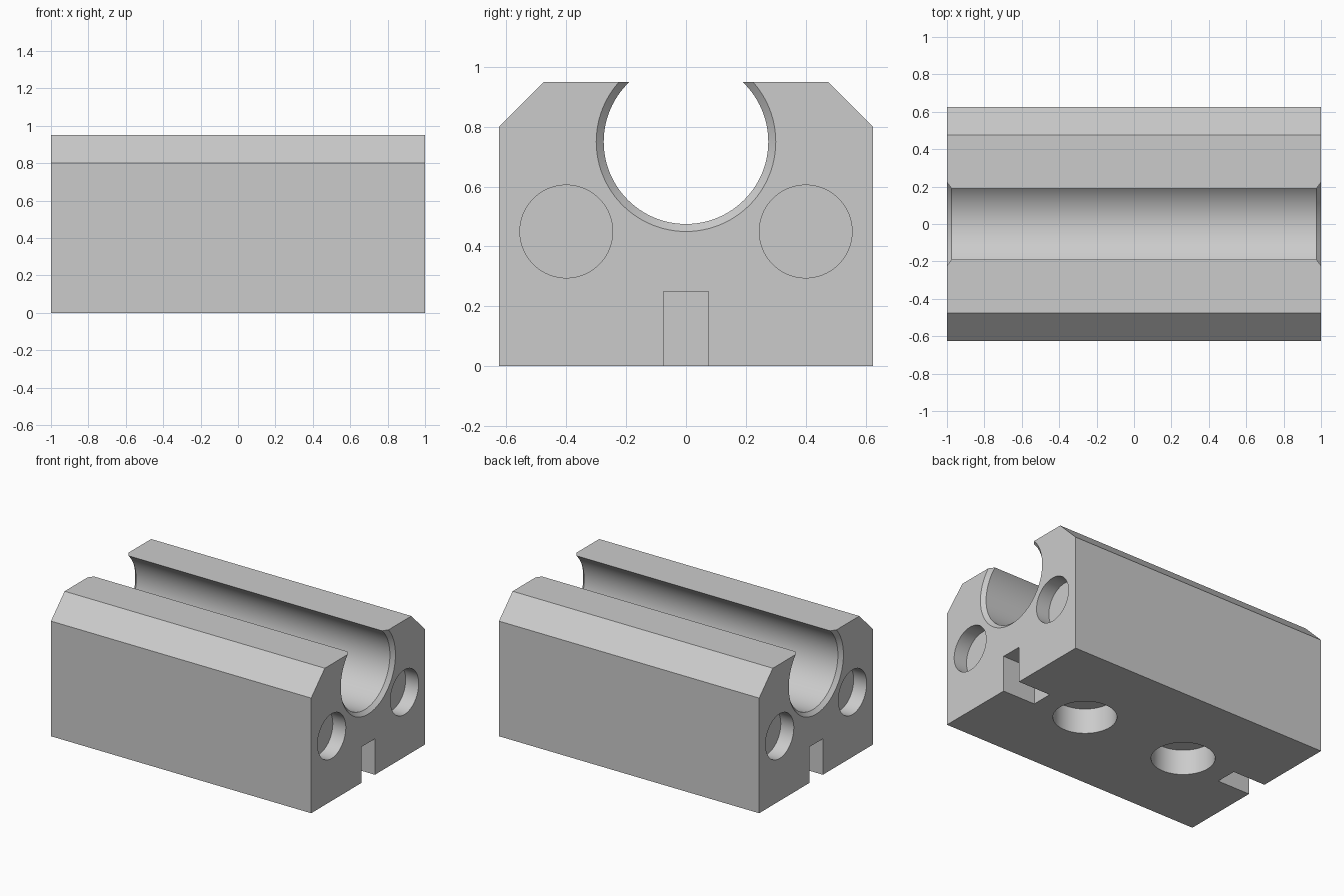
import bpy
import bmesh
from math import pi, radians
from mathutils import Matrix, Vector

cube = bpy.data.objects.get("Cube")
if cube:
    bpy.data.objects.remove(cube, do_unlink=True)

SIDES = 96
LENGTH = 2.0


def make_object(name, bm):
    bmesh.ops.recalc_face_normals(bm, faces=bm.faces)
    mesh = bpy.data.meshes.new(name)
    bm.to_mesh(mesh)
    bm.free()
    obj = bpy.data.objects.new(name, mesh)
    bpy.context.scene.collection.objects.link(obj)
    return obj


def add_cylinder(bm, centre, radius, depth, turn=Matrix()):
    bmesh.ops.create_cone(bm, cap_ends=True, segments=SIDES, radius1=radius,
                          radius2=radius, depth=depth,
                          matrix=Matrix.Translation(centre) @ turn)


def add_box(bm, centre, size):
    bmesh.ops.create_cube(bm, size=1, matrix=Matrix.Translation(centre)
                          @ Matrix.Diagonal(Vector(size).to_4d()))


# Block: cross-section with chamfered shoulders, extruded along x
half = [(0.625, 0), (0.625, 0.8), (0.475, 0.95)]
outline = half + [(-y, z) for y, z in reversed(half)]
bm = bmesh.new()
face = bm.faces.new([bm.verts.new((-LENGTH / 2, y, z)) for y, z in outline])
grown = bmesh.ops.extrude_face_region(bm, geom=[face])["geom"]
bmesh.ops.translate(bm, vec=(LENGTH, 0, 0),
                    verts=[v for v in grown if isinstance(v, bmesh.types.BMVert)])
block = make_object("bearing_block", bm)

cut = bmesh.new()
along_x = Matrix.Rotation(pi / 2, 4, "Y")

# Open bore with a chamfer at each end, turned about the x axis
profile = [(-1.05, 0), (-1.05, 0.35), (-0.975, 0.275),
           (0.975, 0.275), (1.05, 0.35), (1.05, 0)]
points = [cut.verts.new((x, 0, 0.75 - r)) for x, r in profile]
edges = [cut.edges.new(pair) for pair in zip(points, points[1:])]
bmesh.ops.spin(cut, geom=points + edges, cent=(0, 0, 0.75), axis=(1, 0, 0),
               angle=2 * pi, steps=SIDES)
bmesh.ops.remove_doubles(cut, verts=cut.verts, dist=0.0001)

for side in (-1, 1):
    # Blind holes in the end faces
    for y in (-0.4, 0.4):
        add_cylinder(cut, (side, y, 0.45), 0.155, 0.2, along_x)
    # Key slots under both ends
    add_box(cut, (side, 0, 0), (0.5, 0.15, 0.5))
    # Blind holes in the underside
    add_cylinder(cut, (side * 0.4, 0, 0), 0.2, 0.35)

cutter = make_object("cutter", cut)
cutter.hide_render = True

boolean = block.modifiers.new("cuts", "BOOLEAN")
boolean.operation = "DIFFERENCE"
boolean.solver = "EXACT"
boolean.object = cutter
bpy.context.view_layer.objects.active = block
block.select_set(True)
bpy.ops.object.modifier_apply(modifier=boolean.name)
bpy.data.objects.remove(cutter, do_unlink=True)

# Plain grey metal
grey = bpy.data.materials.new("light_grey")
grey.use_nodes = True
colour = (0.6, 0.6, 0.6, 1)
grey.diffuse_color = colour
grey.node_tree.nodes["Principled BSDF"].inputs["Base Color"].default_value = colour
block.data.materials.clear()
block.data.materials.append(grey)

bpy.ops.object.shade_smooth_by_angle(angle=radians(30))
